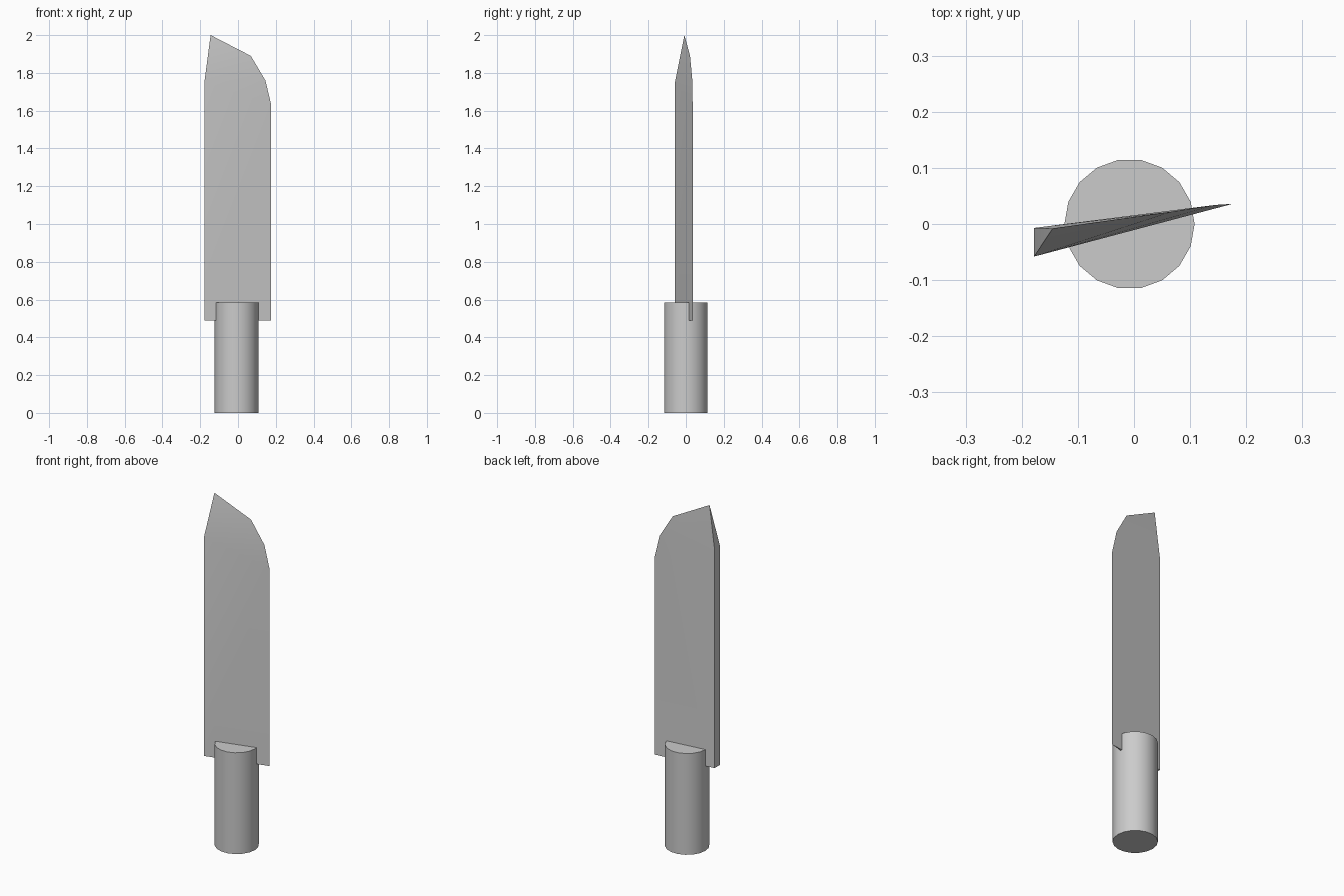
import bpy, bmesh

if "Cube" in bpy.data.objects:
    bpy.data.objects.remove(bpy.data.objects["Cube"])

# Handle: 18-sided cylinder
bpy.ops.mesh.primitive_cylinder_add(vertices=18, radius=0.116, depth=0.585,
                                    location=(-0.008, 0, 0.2925), rotation=(0, 0, 1.5707963))
handle = bpy.context.object
handle.name = "handle"
bpy.ops.object.shade_smooth_by_angle()

# Blade: wedge with a flat spine, both sides meeting at the cutting edge
bm = bmesh.new()
edge = [bm.verts.new(p) for p in [(0.176, 0.036, 0.49), (0.176, 0.036, 1.63),
                                  (0.145, 0.034, 1.76), (0.068, 0.022, 1.89),
                                  (-0.145, -0.008, 2.0)]]
sides = []
for y in (-0.058, -0.007):
    low, high = (bm.verts.new((-0.178, y, z)) for z in (0.49, 1.75))
    sides.append((low, high))
    bm.faces.new((low, edge[0], edge[1], high))
    for a, b in zip(edge[1:], edge[2:]):
        bm.faces.new((high, a, b))

# Spine, sloped tip and underside
(f_low, f_high), (b_low, b_high) = sides
bm.faces.new((f_low, f_high, b_high, b_low))
bm.faces.new((f_high, edge[-1], b_high))
bm.faces.new((f_low, b_low, edge[0]))
bmesh.ops.recalc_face_normals(bm, faces=bm.faces)

mesh = bpy.data.meshes.new("blade")
bm.to_mesh(mesh)
bm.free()
blade = bpy.data.objects.new("blade", mesh)
bpy.context.collection.objects.link(blade)
bpy.ops.object.select_all(action='DESELECT')
blade.select_set(True)
bpy.context.view_layer.objects.active = blade
bpy.ops.object.shade_smooth_by_angle()
